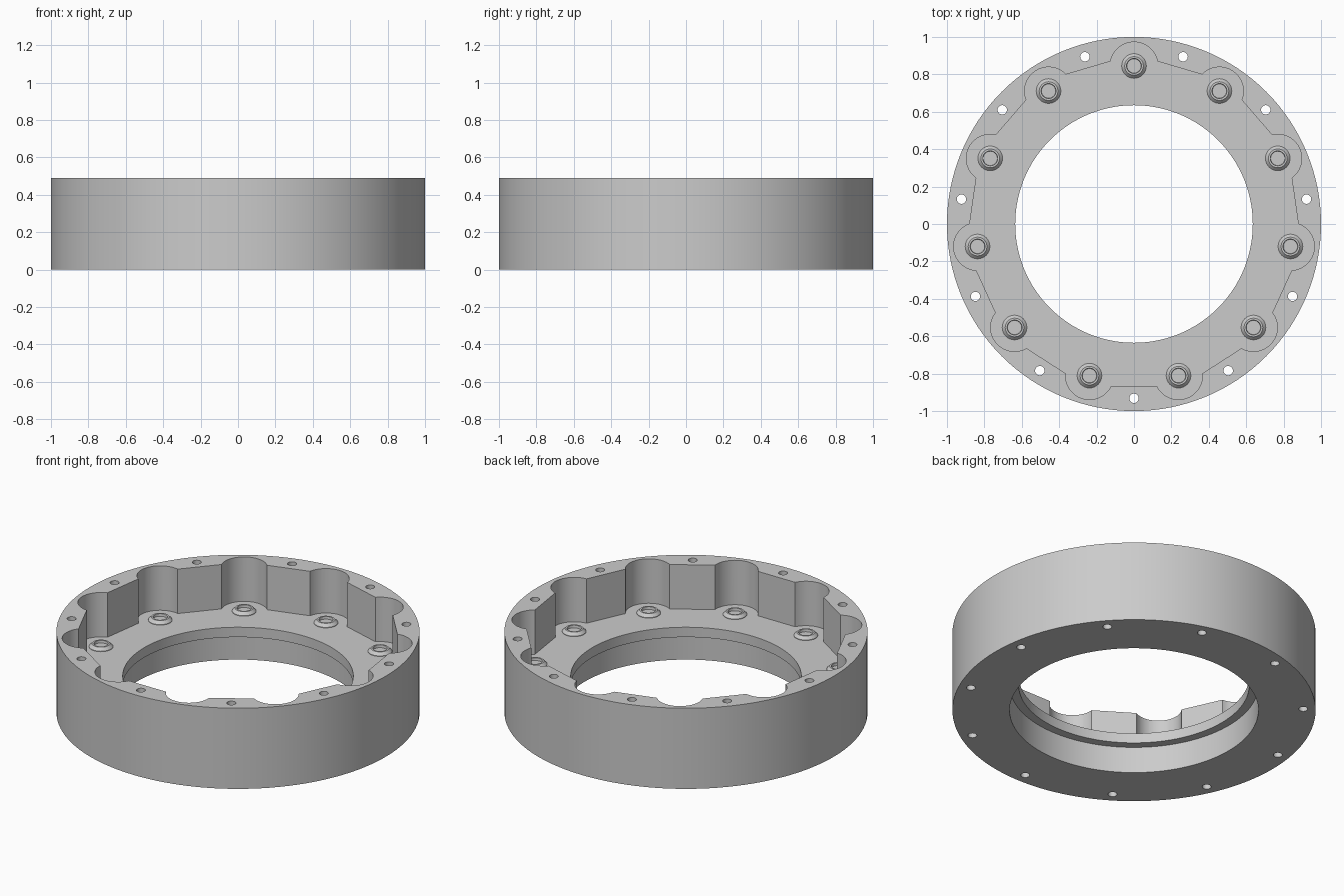
import bpy, bmesh
from math import sin, cos, radians, tau

COUNT = 11
HEIGHT, FLOOR, LIP = 0.49, 0.22, 0.16

if "Cube" in bpy.data.objects:
    bpy.data.objects.remove(bpy.data.objects["Cube"], do_unlink=True)

grey = bpy.data.materials.new("light_grey")
grey.use_nodes = True
colour = (0.6, 0.6, 0.6, 1)
grey.diffuse_color = colour
grey.node_tree.nodes["Principled BSDF"].inputs["Base Color"].default_value = colour


def finish(name, bm):
    bmesh.ops.recalc_face_normals(bm, faces=bm.faces)
    mesh = bpy.data.meshes.new(name)
    bm.to_mesh(mesh)
    bm.free()
    mesh.materials.append(grey)
    obj = bpy.data.objects.new(name, mesh)
    bpy.context.collection.objects.link(obj)
    return obj


def lathe(bm, profile, segments, centre=(0, 0), closed=True):
    """Turn an (r, z) profile about a vertical axis; r = 0 makes a cap."""
    rings = []
    for r, z in profile:
        rings.append([bm.verts.new((centre[0] + r * cos(tau * i / segments),
                                    centre[1] + r * sin(tau * i / segments), z))
                      for i in range(segments)])
    pairs = list(zip(rings, rings[1:]))
    if closed:
        pairs.append((rings[-1], rings[0]))
    else:
        bm.faces.new(rings[0])
        bm.faces.new(rings[-1])
    for a, b in pairs:
        for i in range(segments):
            j = (i + 1) % segments
            bm.faces.new((a[i], a[j], b[j], b[i]))


def spots(radius, start):
    """Evenly spaced points on a circle."""
    return [(radius * cos(radians(start) + tau * k / COUNT),
             radius * sin(radians(start) + tau * k / COUNT)) for k in range(COUNT)]


def smooth(obj):
    bpy.ops.object.select_all(action="DESELECT")
    obj.select_set(True)
    bpy.context.view_layer.objects.active = obj
    bpy.ops.object.shade_smooth_by_angle(angle=radians(30))


def cut(obj, cutter):
    bpy.context.view_layer.objects.active = obj
    mod = obj.modifiers.new("cut", "BOOLEAN")
    mod.operation, mod.solver, mod.object = "DIFFERENCE", "EXACT", cutter
    bpy.ops.object.modifier_apply(modifier=mod.name)
    bpy.data.objects.remove(cutter, do_unlink=True)


# Ring body with a stepped central bore
bm = bmesh.new()
lathe(bm, [(1, 0), (1, HEIGHT), (0.635, HEIGHT), (0.635, LIP), (0.685, LIP), (0.685, 0)], 128)
body = finish("housing_ring", bm)

# Scalloped pocket: round lobes joined by flat walls
bm = bmesh.new()
outline = []
for k, (cx, cy) in enumerate(spots(0.845, 90)):
    out = radians(90) + tau * k / COUNT
    for i in range(25):
        a = out + radians(-79 + 158 * i / 24)
        outline.append(bm.verts.new((cx + 0.128 * cos(a), cy + 0.128 * sin(a), FLOOR)))
base = bm.faces.new(outline)
top = bmesh.ops.extrude_face_region(bm, geom=[base])["geom"]
bmesh.ops.translate(bm, vec=(0, 0, 0.4), verts=[v for v in top if isinstance(v, bmesh.types.BMVert)])
cut(body, finish("pocket_cutter", bm))

# Through holes in the rim
bm = bmesh.new()
for p in spots(0.932, -90):
    lathe(bm, [(0.025, -0.1), (0.025, 0.6)], 24, p, closed=False)
cut(body, finish("rim_hole_cutter", bm))
smooth(body)

# Tapered bosses with a shallow socket, one in each lobe
bm = bmesh.new()
for p in spots(0.845, 90):
    lathe(bm, [(0.066, FLOOR - 0.005), (0.066, FLOOR + 0.003), (0.05, FLOOR + 0.02),
               (0.04, FLOOR + 0.02), (0.038, FLOOR + 0.005)], 32, p, closed=False)
smooth(finish("socket_bosses", bm))
